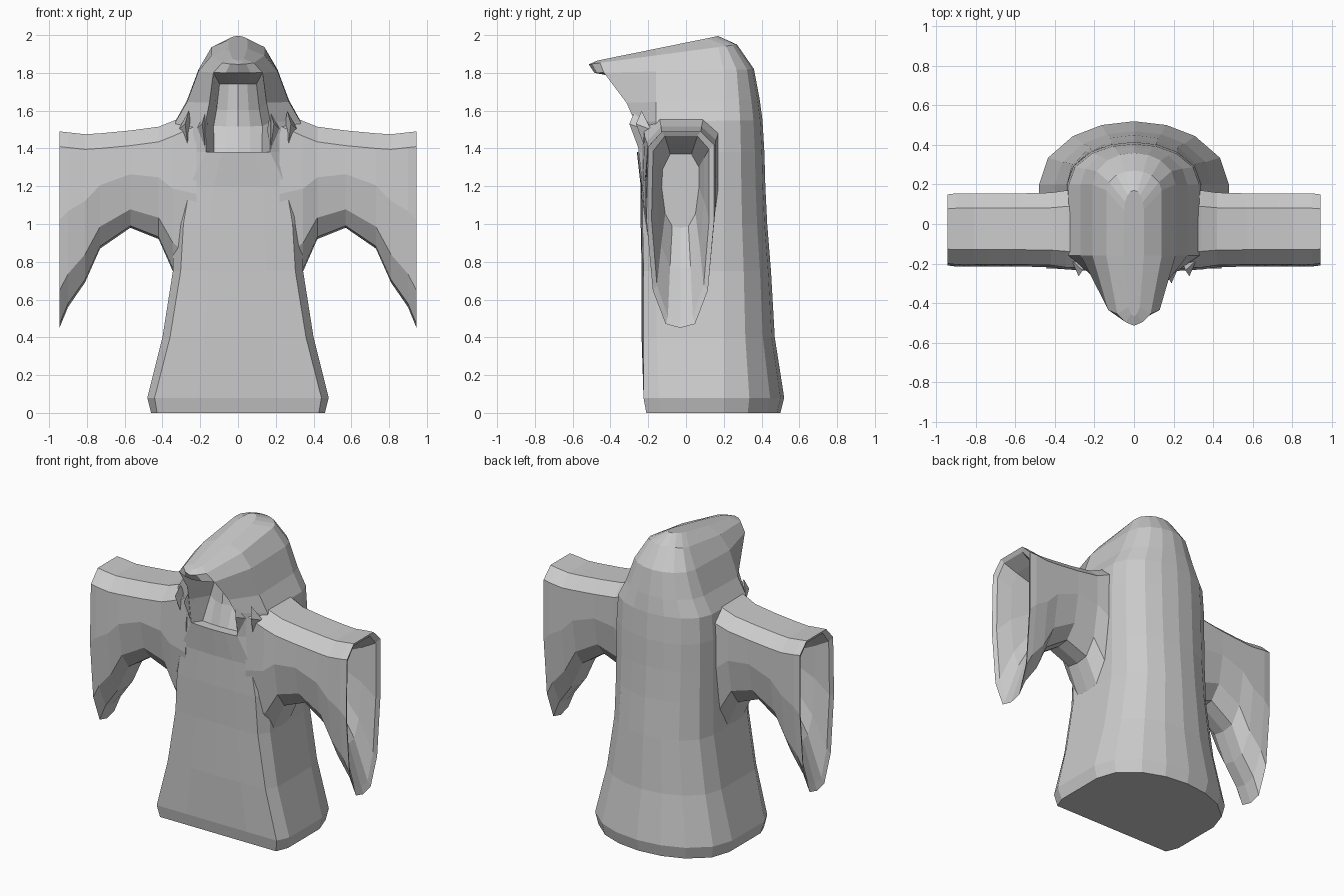
import bpy, bmesh, math

if "Cube" in bpy.data.objects:
    bpy.data.objects.remove(bpy.data.objects["Cube"])

cloth = bpy.data.materials.new("grey_cloth")
cloth.diffuse_color = (0.6, 0.6, 0.6, 1)
cloth.use_nodes = True
cloth.node_tree.nodes["Principled BSDF"].inputs["Base Color"].default_value = cloth.diffuse_color


def finish(name, bm):
    bmesh.ops.recalc_face_normals(bm, faces=bm.faces[:])
    me = bpy.data.meshes.new(name)
    bm.to_mesh(me)
    bm.free()
    me.materials.append(cloth)
    ob = bpy.data.objects.new(name, me)
    bpy.context.collection.objects.link(ob)
    return ob


def loft(bm, rings, cap_start=True, cap_end=True):
    """Skin closed rings of points; returns vertex rows and face rows."""
    rows = [[bm.verts.new(p) for p in r] for r in rings]
    faces = []
    n = len(rows[0])
    for a, b in zip(rows, rows[1:]):
        faces.append([bm.faces.new((a[i], a[(i + 1) % n], b[(i + 1) % n], b[i]))
                      for i in range(n)])
    if cap_start:
        bm.faces.new(rows[0][::-1])
    if cap_end:
        bm.faces.new(rows[-1])
    return rows, faces


# Robe and hood: front z, back z, half width, front y, back y, corner fraction, corner setback
SECTIONS = [
    (0.00, 0.00, 0.46, -0.21, 0.50, 0.93, 0.00),
    (0.08, 0.08, 0.48, -0.225, 0.52, 0.92, 0.00),
    (0.40, 0.40, 0.40, -0.235, 0.47, 0.90, 0.01),
    (0.75, 0.75, 0.345, -0.235, 0.45, 0.88, 0.01),
    (1.00, 1.00, 0.34, -0.24, 0.43, 0.85, 0.01),
    (1.20, 1.20, 0.34, -0.24, 0.42, 0.75, 0.01),
    (1.38, 1.38, 0.34, -0.26, 0.415, 0.50, 0.01),
    (1.54, 1.55, 0.33, -0.33, 0.405, 0.52, 0.06),
    (1.64, 1.66, 0.27, -0.385, 0.39, 0.56, 0.07),
    (1.80, 1.82, 0.21, -0.485, 0.36, 0.62, 0.05),
    (1.845, 1.95, 0.14, -0.515, 0.27, 0.60, 0.06),
    (1.865, 1.995, 0.05, -0.47, 0.17, 0.60, 0.05),
]


def robe_ring(zf, zb, hw, yf, yb, c, off):
    mid = min(0.2, yb - 0.1)
    half = [(0, yf), (c * hw * 0.5, yf + off * 0.3), (c * hw, yf + off),
            (hw, max(yf + 0.08, -0.16)), (hw, mid)]
    for deg in (25, 50, 70, 90):
        a = math.radians(deg)
        half.append((hw * math.cos(a), mid + (yb - mid) * math.sin(a)))
    pts = half + [(-x, y) for x, y in half[-2:0:-1]]
    return [(x, y, zf + (zb - zf) * (y - yf) / (yb - yf)) for x, y in pts]


bm = bmesh.new()
rows, faces = loft(bm, [robe_ring(*s) for s in SECTIONS])

# Face opening: inset the front of the hood and push it back into a hollow
front = [faces[r][i] for r in (6, 7, 8) for i in (0, 1, -2, -1)]
bmesh.ops.inset_region(bm, faces=front, thickness=0.015, depth=0)
inner = {v for f in front for v in f.verts}
for v in inner:
    t = max(0, min(1, (v.co.z - 1.38) / 0.42))
    v.co.x *= 0.75
    v.co.y += 0.06 + 0.27 * t
    v.co.z -= 0.06 * t
finish("hooded_robe", bm)

# Sleeve: x, top z, bottom z, depth scale
SLEEVE = [(0.22, 1.60, 0.62, 1.12), (0.345, 1.545, 0.75, 1.08), (0.42, 1.515, 0.92, 1.02),
          (0.57, 1.495, 0.98, 1.0), (0.73, 1.48, 0.87, 1.0), (0.81, 1.475, 0.69, 1.0),
          (0.90, 1.485, 0.56, 1.0), (0.945, 1.49, 0.45, 0.97)]


def sleeve_ring(x, zt, zb, s, inset=0.0):
    h = zt - zb
    pts = [(-0.13, zt), (0.08, zt), (0.155, zt - 0.07), (0.155, zt - 0.45 * h),
           (0.12, zb + 0.19 * h), (0.05, zb + 0.02 * h), (-0.03, zb),
           (-0.11, zb + 0.02 * h), (-0.18, zb + 0.19 * h),
           (-0.215, zt - 0.45 * h), (-0.205, zt - 0.08)]
    k = s * (1 - inset * 5)
    return [(x, -0.03 + (y + 0.03) * k, z) for y, z in pts]


# Pleat: small folded wedge beside the hood opening
PLEATS = [(0.19, -0.30, 0.035), (0.28, -0.265, 0.035)]

for side, label in ((1, "right"), (-1, "left")):
    bm = bmesh.new()
    rings = [sleeve_ring(*s) for s in SLEEVE]
    # Hollow cuff lining folding back inside
    rings += [sleeve_ring(0.93, 1.465, 0.49, 0.97, 0.03),
              sleeve_ring(0.84, 1.42, 0.76, 0.97, 0.06),
              sleeve_ring(0.72, 1.37, 0.98, 0.97, 0.09)]
    rings = [[(side * x, y, z) for x, y, z in r] for r in rings]
    loft(bm, rings)
    finish(label + "_sleeve", bm)

    bm = bmesh.new()
    for x, y, w in PLEATS:
        top = bm.verts.new((side * (x - 0.02), y + 0.03, 1.60))
        low = bm.verts.new((side * (x - 0.02), y + 0.06, 1.37))
        ridge = bm.verts.new((side * x, y, 1.53))
        a = bm.verts.new((side * (x - w), y + 0.08, 1.50))
        b = bm.verts.new((side * (x + w), y + 0.08, 1.50))
        for tri in ((top, a, ridge), (top, ridge, b), (low, ridge, a),
                    (low, b, ridge), (top, b, a), (low, a, b)):
            bm.faces.new(tri)
    finish(label + "_collar_pleats", bm)
